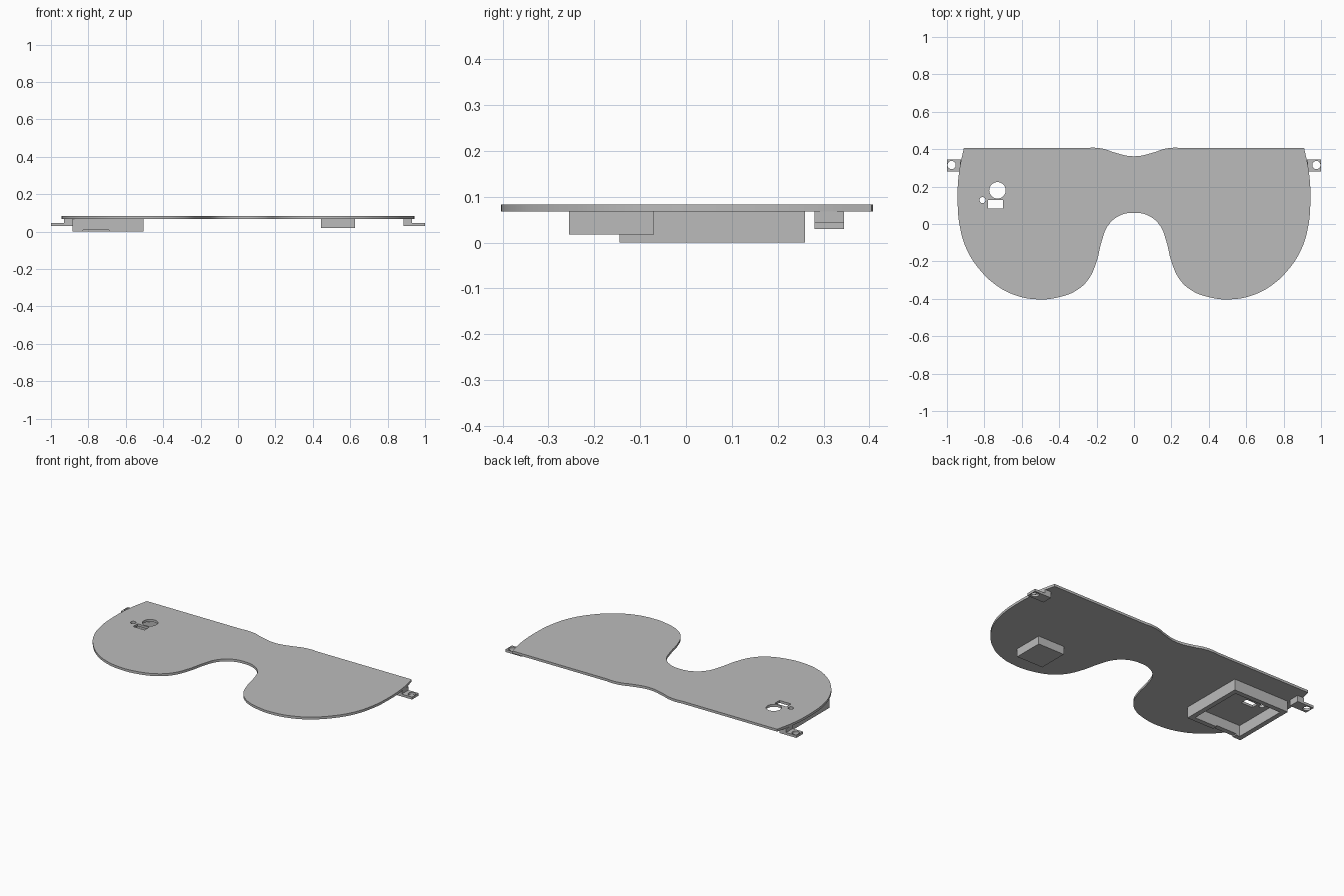
import bpy

cube = bpy.data.objects.get("Cube")
if cube:
    bpy.data.objects.remove(cube, do_unlink=True)

grey = bpy.data.materials.new("plain grey")
grey.use_nodes = True
GREY = (0.5, 0.5, 0.5, 1)
grey.diffuse_color = GREY
grey.node_tree.nodes["Principled BSDF"].inputs["Base Color"].default_value = GREY

K = 0.5523  # handle length that makes a four-point circle


def rect(x0, x1, y0, y1):
    return [(x0, y0), (x1, y0), (x1, y1), (x0, y1)]


def add_loop(curve, points, corners=None):
    """Closed outline; corner points are sharp, the others smooth."""
    spline = curve.splines.new("BEZIER")
    spline.bezier_points.add(len(points) - 1)
    for point, (x, y) in zip(spline.bezier_points, points):
        sharp = corners is None or (x, y) in corners
        point.co = (x, y, 0)
        point.handle_left_type = point.handle_right_type = "VECTOR" if sharp else "AUTO"
    spline.use_cyclic_u = True


def add_circle(curve, x, y, r):
    spline = curve.splines.new("BEZIER")
    spline.bezier_points.add(3)
    for point, (c, s) in zip(spline.bezier_points, [(1, 0), (0, 1), (-1, 0), (0, -1)]):
        point.handle_left_type = point.handle_right_type = "FREE"
        px, py = x + r * c, y + r * s
        point.co = (px, py, 0)
        point.handle_left = (px + K * r * s, py - K * r * c, 0)
        point.handle_right = (px - K * r * s, py + K * r * c, 0)
    spline.use_cyclic_u = True


def slab(name, z0, z1, loops, circles=(), corners=None):
    """Flat part cut from outlines; inner outlines become holes."""
    curve = bpy.data.curves.new(name, "CURVE")
    curve.dimensions = "2D"
    curve.fill_mode = "BOTH"
    curve.resolution_u = 8
    curve.extrude = (z1 - z0) / 2
    for i, loop in enumerate(loops):
        add_loop(curve, loop, corners if i == 0 else None)
    for circle in circles:
        add_circle(curve, *circle)
    curve.materials.append(grey)
    obj = bpy.data.objects.new(name, curve)
    obj.location.z = (z0 + z1) / 2
    bpy.context.collection.objects.link(obj)
    bpy.ops.object.select_all(action="DESELECT")
    obj.select_set(True)
    bpy.context.view_layer.objects.active = obj
    bpy.ops.object.convert(target="MESH")
    bpy.ops.object.shade_smooth_by_angle()
    return obj


# Face plate: half outline from brow dip round the lens to the nose arch
half = [(0.11, 0.384), (0.16, 0.401), (0.22, 0.408), (0.26, 0.405), (0.91, 0.405),
        (0.935, 0.28), (0.943, 0.12), (0.93, -0.02), (0.89, -0.145),
        (0.82, -0.25), (0.74, -0.325), (0.65, -0.375), (0.53, -0.402),
        (0.4, -0.391), (0.3, -0.35), (0.24, -0.29), (0.2, -0.2),
        (0.172, -0.09), (0.14, -0.01), (0.08, 0.043)]
outline = [(0, 0.362)] + half + [(0, 0.06)] + [(-x, y) for x, y in reversed(half)]
slab("face_plate", 0.068, 0.083,
     [outline, rect(-0.78, -0.7, 0.083, 0.128)],
     [(-0.73, 0.18, 0.044), (-0.81, 0.128, 0.016)],
     corners=[(0.91, 0.405), (-0.91, 0.405), (0.26, 0.405), (-0.26, 0.405)])

# Open housing under the plate, with a shallow notch in its front lower rim
X0, X1, Y0, Y1, WALL = -0.885, -0.505, -0.145, 0.26, 0.03
slab("housing_walls", 0.008, 0.068,
     [rect(X0, X1, Y0, Y1), rect(X0 + WALL, X1 - WALL, Y0 + WALL, Y1 - WALL)])
rim = [(-0.69, Y0), (X1, Y0), (X1, Y1), (X0, Y1), (X0, Y0), (-0.83, Y0),
       (-0.83, Y0 + WALL), (X0 + WALL, Y0 + WALL), (X0 + WALL, Y1 - WALL),
       (X1 - WALL, Y1 - WALL), (X1 - WALL, Y0 + WALL), (-0.69, Y0 + WALL)]
slab("housing_rim", 0, 0.008, [rim])

# Solid block under the other lens
slab("small_block", 0.018, 0.068, [rect(0.445, 0.625, -0.255, -0.07)])

# Strap tabs with holes, hung from the plate on short posts
for side, name in ((1, "left"), (-1, "right")):
    a, b, c = sorted((side * 0.885, side * 1.0)) + [side * 0.93]
    slab(name + "_strap_tab", 0.03, 0.045, [rect(a, b, 0.28, 0.345)],
         [(side * 0.975, 0.315, 0.022)])
    lo, hi = sorted((side * 0.885, c))
    slab(name + "_tab_post", 0.045, 0.068, [rect(lo, hi, 0.28, 0.345)])
